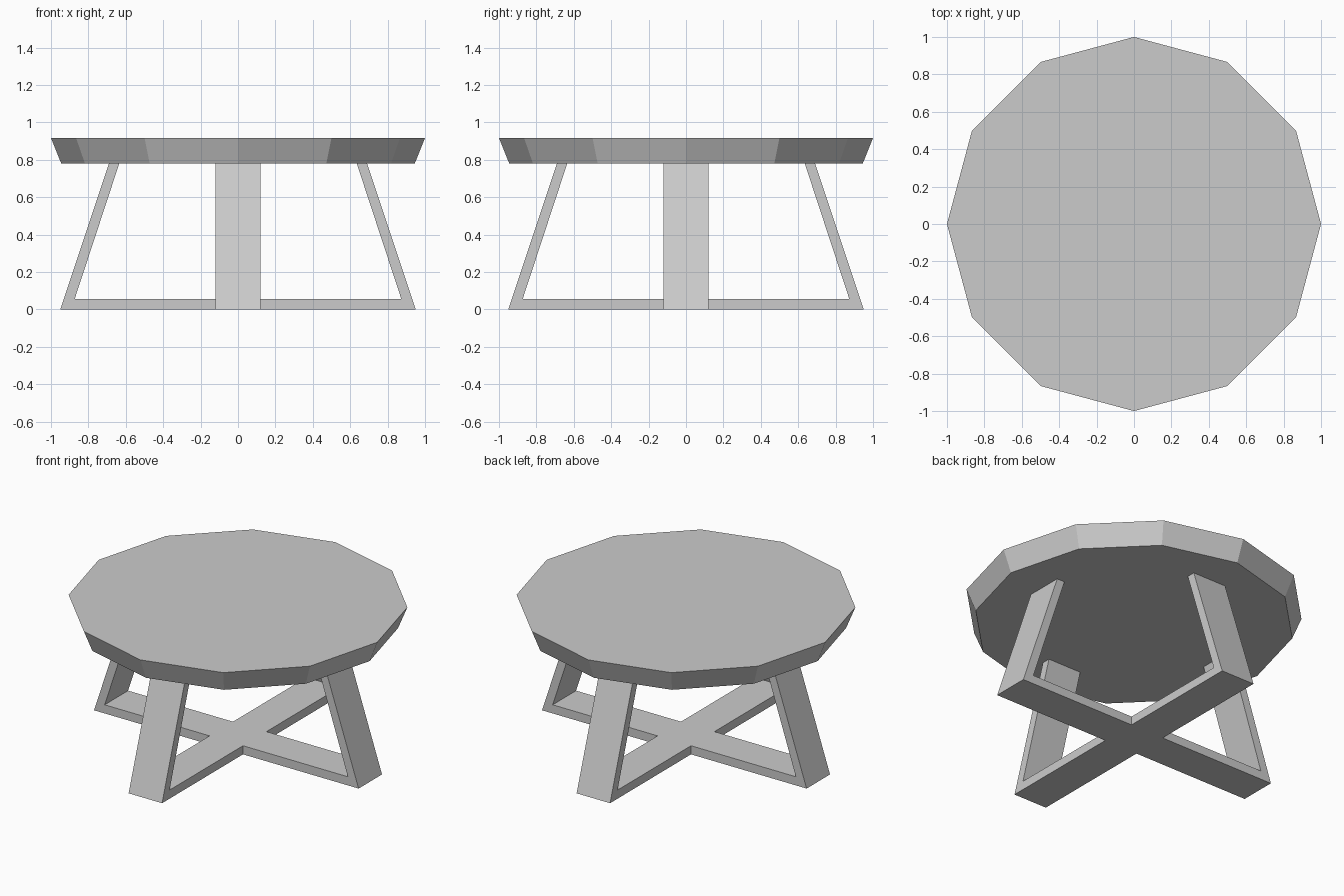
import bpy, bmesh
from math import radians
from mathutils import Matrix, Vector

if "Cube" in bpy.data.objects:
    bpy.data.objects.remove(bpy.data.objects["Cube"])


def add_object(name, bm):
    bmesh.ops.remove_doubles(bm, verts=bm.verts, dist=1e-4)
    bmesh.ops.recalc_face_normals(bm, faces=bm.faces)
    mesh = bpy.data.meshes.new(name)
    bm.to_mesh(mesh)
    bm.free()
    obj = bpy.data.objects.new(name, mesh)
    bpy.context.collection.objects.link(obj)
    return obj


# Table top: twelve-sided slab tapering towards the underside
Z_BOTTOM, Z_TOP = 0.78, 0.917
bm = bmesh.new()
bmesh.ops.create_cone(
    bm, cap_ends=True, segments=12, radius1=0.945, radius2=1.0,
    depth=Z_TOP - Z_BOTTOM,
    matrix=Matrix.Translation((0, 0, (Z_TOP + Z_BOTTOM) / 2)))
add_object("table_top", bm)

# Base: four foot-and-leg arms welded to a square centre
HALF = 0.12    # half the width of every bar
FOOT = 0.056   # foot bar thickness
profile = [(HALF, 0), (0.95, 0), (0.69, Z_BOTTOM), (0.635, Z_BOTTOM),
           (0.873, FOOT), (HALF, FOOT)]

bm = bmesh.new()
for i in range(4):
    rot = Matrix.Rotation(radians(90 * i), 3, 'Z')
    left, right = [[bm.verts.new(rot @ Vector((x, y, z))) for x, z in profile]
                   for y in (-HALF, HALF)]
    bm.faces.new(left)
    bm.faces.new(right[::-1])
    # Outer skin, left open where the arm meets the centre
    for j in range(len(profile) - 1):
        bm.faces.new((left[j], right[j], right[j + 1], left[j + 1]))

# Centre plates of the cross, top and bottom
for z in (0, FOOT):
    bm.faces.new([bm.verts.new((x * HALF, y * HALF, z))
                  for x, y in ((-1, -1), (1, -1), (1, 1), (-1, 1))])
add_object("cross_base_with_legs", bm)
